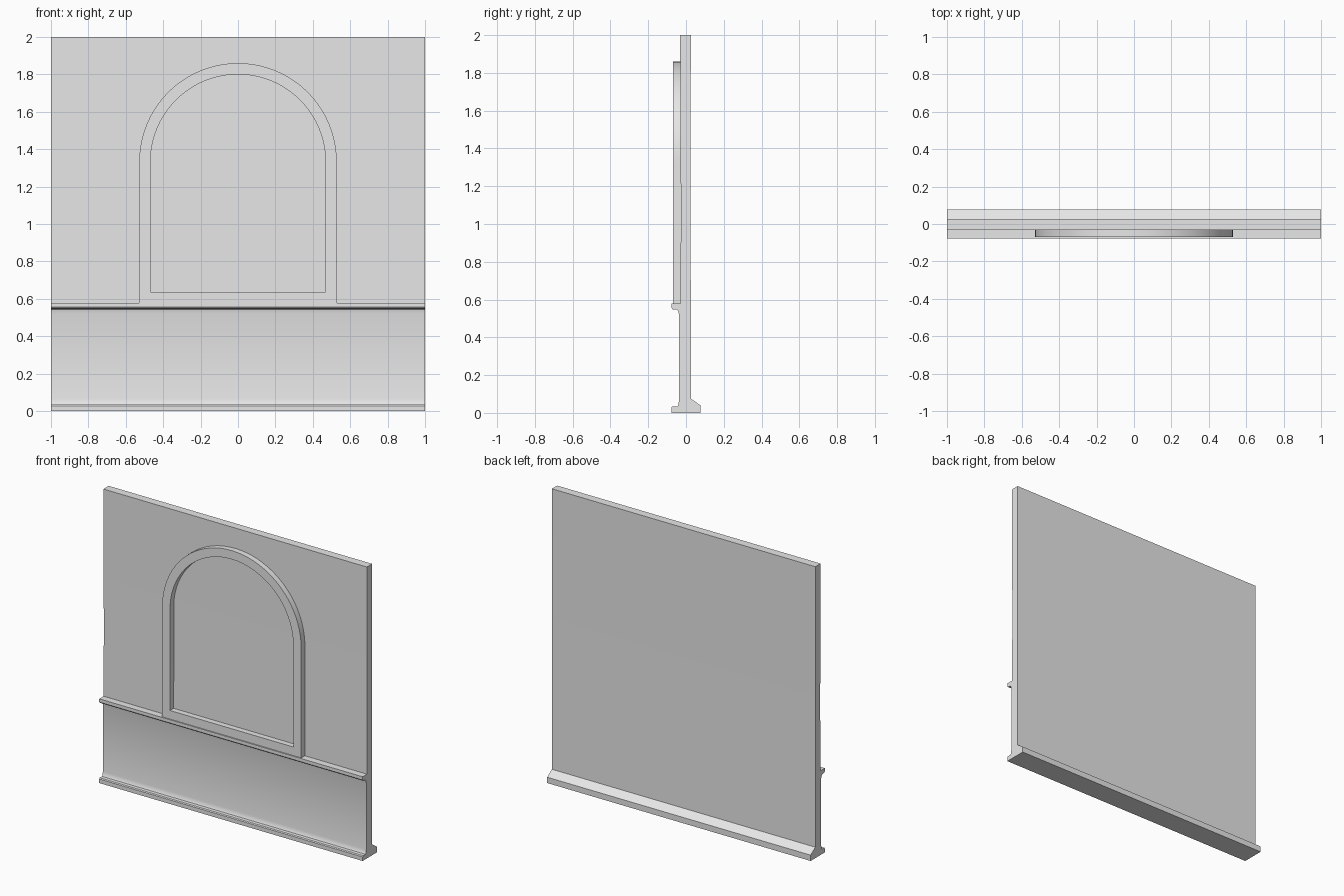
import bpy, bmesh, math

cube = bpy.data.objects.get("Cube")
if cube:
    bpy.data.objects.remove(cube, do_unlink=True)

GREY = (0.8, 0.8, 0.8, 1)
plaster = bpy.data.materials.new("light_grey_plaster")
plaster.use_nodes = True
plaster.diffuse_color = GREY
plaster.node_tree.nodes["Principled BSDF"].inputs["Base Color"].default_value = GREY


def finish(name, bm):
    bmesh.ops.recalc_face_normals(bm, faces=bm.faces)
    mesh = bpy.data.meshes.new(name)
    bm.to_mesh(mesh)
    bm.free()
    mesh.materials.append(plaster)
    obj = bpy.data.objects.new(name, mesh)
    bpy.context.collection.objects.link(obj)
    bpy.ops.object.select_all(action="DESELECT")
    obj.select_set(True)
    bpy.context.view_layer.objects.active = obj
    bpy.ops.object.shade_smooth_by_angle(angle=math.radians(25))
    return obj


def extrude(bm, faces, offset):
    out = bmesh.ops.extrude_face_region(bm, geom=faces)["geom"]
    verts = [g for g in out if isinstance(g, bmesh.types.BMVert)]
    bmesh.ops.translate(bm, verts=verts, vec=offset)


# Wall with skirting, dado rail and sloped back foot: one (y, z) section swept along x
skirting = [(-0.077, 0), (-0.077, 0.028), (-0.072, 0.034), (-0.046, 0.034),
            (-0.042, 0.04), (-0.037, 0.065)]
rail = [(-0.037, 0.52), (-0.042, 0.54), (-0.048, 0.546), (-0.07, 0.548),
        (-0.077, 0.556), (-0.077, 0.578), (-0.03, 0.578)]
upper_wall = [(-0.027, 1.02), (-0.031, 2), (0.026, 2), (0.024, 1.55)]
back_foot = [(0.026, 0.075), (0.077, 0.04), (0.077, 0)]
bm = bmesh.new()
section = skirting + rail + upper_wall + back_foot
face = bm.faces.new([bm.verts.new((-1, y, z)) for y, z in section])
extrude(bm, [face], (2, 0, 0))
finish("wall_panel", bm)


# Raised arched frame around the recessed niche
def arch_loop(bm, radius, bottom, y, spring=1.332, steps=40):
    pts = [(radius, bottom)]
    for i in range(steps + 1):
        a = math.pi * i / steps
        pts.append((radius * math.cos(a), spring + radius * math.sin(a)))
    pts.append((-radius, bottom))
    return [bm.verts.new((x, y, z)) for x, z in pts]


bm = bmesh.new()
outer = arch_loop(bm, 0.528, 0.57, -0.069)
inner = arch_loop(bm, 0.468, 0.637, -0.069)
count = len(outer)
ring = []
for i in range(count):
    j = (i + 1) % count
    ring.append(bm.faces.new((outer[i], outer[j], inner[j], inner[i])))
extrude(bm, ring, (0, 0.05, 0))
finish("arch_frame", bm)
